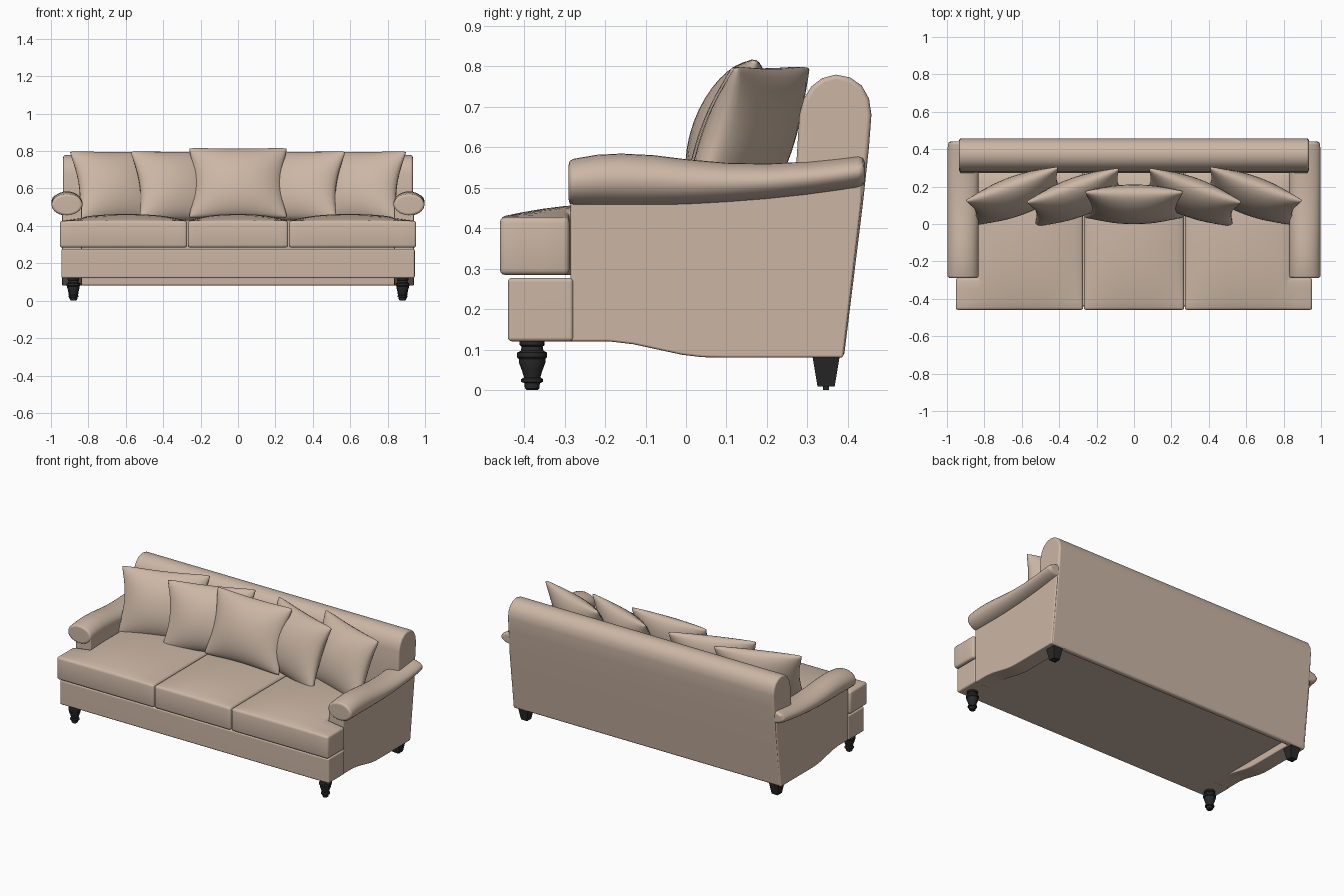
import bpy, bmesh, math
from mathutils import Matrix, Vector

if "Cube" in bpy.data.objects:
    bpy.data.objects.remove(bpy.data.objects["Cube"])


def material(name, rgb):
    m = bpy.data.materials.new(name)
    m.diffuse_color = (*rgb, 1)
    m.use_nodes = True
    m.node_tree.nodes["Principled BSDF"].inputs["Base Color"].default_value = m.diffuse_color
    return m


FABRIC = material("beige fabric", (0.60, 0.47, 0.375))
WOOD = material("dark wood", (0.022, 0.022, 0.023))


def finish(bm, name, mat, angle=40, weighted=True):
    """Turn a bmesh into a smooth shaded object."""
    bmesh.ops.recalc_face_normals(bm, faces=bm.faces[:])
    mesh = bpy.data.meshes.new(name)
    bm.to_mesh(mesh)
    bm.free()
    mesh.materials.append(mat)
    ob = bpy.data.objects.new(name, mesh)
    bpy.context.collection.objects.link(ob)
    bpy.ops.object.select_all(action='DESELECT')
    ob.select_set(True)
    bpy.context.view_layer.objects.active = ob
    bpy.ops.object.shade_smooth_by_angle(angle=math.radians(angle))
    if weighted:
        ob.modifiers.new("flat face normals", 'WEIGHTED_NORMAL').keep_sharp = True
    return ob


def prism(outline, direction, bevel):
    """Extrude a closed 3D outline and round its sharp edges."""
    bm = bmesh.new()
    face = bm.faces.new([bm.verts.new(p) for p in outline])
    ext = bmesh.ops.extrude_face_region(bm, geom=[face], use_keep_orig=True)
    moved = [g for g in ext["geom"] if isinstance(g, bmesh.types.BMVert)]
    bmesh.ops.translate(bm, verts=moved, vec=direction)
    bmesh.ops.recalc_face_normals(bm, faces=bm.faces[:])
    sharp = [e for e in bm.edges if e.calc_face_angle(0) > math.radians(40)]
    bmesh.ops.bevel(bm, geom=sharp, offset=bevel, segments=3, profile=0.5, affect='EDGES')
    return bm


def loft(rings):
    """Skin a list of equal-length rings and cap both ends."""
    bm = bmesh.new()
    vs = [[bm.verts.new(p) for p in r] for r in rings]
    n = len(vs[0])
    for a, b in zip(vs, vs[1:]):
        for i in range(n):
            j = (i + 1) % n
            bm.faces.new((a[i], a[j], b[j], b[i]))
    bm.faces.new(vs[0])
    bm.faces.new(vs[-1])
    return bm


def circle(n, offset=0.0):
    return [(math.cos(math.tau * (i + offset) / n), math.sin(math.tau * (i + offset) / n))
            for i in range(n)]


# Seat base: T-shaped, passing in front of the arms
base = [(-.945, -.44), (.945, -.44), (.945, -.278), (.85, -.278),
        (.85, .32), (-.85, .32), (-.85, -.278), (-.945, -.278)]
finish(prism([(x, y, .12) for x, y in base], (0, 0, .157), .01), "seat_base", FABRIC)


# Seat cushions with a crowned top
def cushion(name, outline, x0, x1):
    bm = prism([(x, y, .284) for x, y in outline], (0, 0, .143), .014)
    y0, y1 = -.46, .28
    for axis, lo, hi in ((0, x0, x1), (1, y0, y1)):
        for k in range(1, 14):
            co, no = Vector(), Vector()
            co[axis] = lo + (hi - lo) * k / 14
            no[axis] = 1
            bmesh.ops.bisect_plane(bm, geom=bm.verts[:] + bm.edges[:] + bm.faces[:],
                                   plane_co=co, plane_no=no)
    for v in bm.verts:
        if v.co.z > .41:
            u = min(1, abs((v.co.x - x0) / (x1 - x0) * 2 - 1))
            w = min(1, abs((v.co.y - y0) / (y1 - y0) * 2 - 1))
            v.co.z += .036 * (1 - u ** 2.5) * (1 - w ** 2.5)
    finish(bm, name, FABRIC, 50, False)


cushion("middle_seat_cushion", [(-.268, -.46), (.268, -.46), (.268, .28), (-.268, .28)], -.268, .268)
for s, side in ((-1, "left"), (1, "right")):
    shape = [(.272, -.46), (.953, -.46), (.953, -.288), (.835, -.288), (.835, .28), (.272, .28)]
    cushion(side + "_seat_cushion", [(s * x, y) for x, y in shape], s * .272, s * .92)

# Back with a rounded top roll
back = [(.28, .30), (.272, .55), (.28, .68), (.291, .72), (.31, .75), (.336, .77), (.37, .779),
        (.405, .772), (.434, .752), (.452, .72), (.458, .68), (.452, .60), (.437, .46),
        (.390, .08), (.355, .08), (.355, .13), (.31, .13)]
finish(prism([(-.935, y, z) for y, z in back], (1.87, 0, 0), .012), "sofa_back", FABRIC)

# Arms: side panel with a curved bottom, and a scroll roll on top
panel = [(-.285, .12), (-.19, .12), (-.13, .113), (-.07, .10), (-.01, .087), (.04, .081),
         (.10, .08), (.388, .08), (.434, .47), (.434, .53), (.10, .51), (-.285, .51)]
# y, bottom z, top z, width scale
roll = [(-.29, .470, .556, .80), (-.287, .460, .566, .93), (-.278, .455, .571, 1),
        (-.22, .454, .581, 1), (-.16, .454, .584, 1), (-.08, .454, .580, 1), (.0, .456, .570, 1),
        (.10, .462, .561, 1), (.20, .470, .559, 1), (.30, .481, .564, 1), (.38, .492, .572, 1),
        (.425, .499, .578, .98), (.437, .505, .574, .92), (.442, .515, .562, .75)]
for s, side in ((-1, "left"), (1, "right")):
    finish(prism([(s * .835, y, z) for y, z in panel], (s * .105, 0, 0), .006),
           side + "_arm_panel", FABRIC)
    rings = [[(s * (.914 + .083 * k * c), y, (a + b) / 2 + (b - a) / 2 * d)
              for c, d in circle(28)] for y, a, b, k in roll]
    finish(loft(rings), side + "_arm_roll", FABRIC, 50)


# Throw pillows: pinched sides, puffed middle, leaning on the back
def pillow(name, centre, turn, hw=.27, hh=.202, puff=.088, n=18):
    bm = bmesh.new()
    t = [math.sin(math.pi / 2 * (2 * i / n - 1)) for i in range(n + 1)]
    for sgn in (-1, 1):
        grid = []
        for v in t:
            row = []
            for u in t:
                corner = 1 - .035 * (u * v) ** 8
                x = hw * u * corner * (1 - .14 * (1 - v * v))
                z = hh * v * corner * (1 - .05 * (1 - u * u))
                y = sgn * (.004 + puff * (max(0, 1 - u * u) * max(0, 1 - v * v)) ** .6)
                row.append(bm.verts.new((x, y, z)))
            grid.append(row)
        for i in range(n):
            for j in range(n):
                bm.faces.new((grid[i][j], grid[i][j + 1], grid[i + 1][j + 1], grid[i + 1][j]))
    # sew the two halves together along the seam
    for v in bm.verts:
        if abs(v.co.y) < .0045:
            v.co.y = 0
    bmesh.ops.remove_doubles(bm, verts=bm.verts[:], dist=.0002)
    lean = Matrix.Rotation(math.radians(-20), 4, 'X')
    bm.transform(Matrix.Translation(centre) @ Matrix.Rotation(turn, 4, 'Z') @ lean)
    finish(bm, name, FABRIC, 60, False)


pillow("centre_pillow", (0, .105, .63), 0)
for s, side in ((-1, "left"), (1, "right")):
    pillow(side + "_inner_pillow", (s * .305, .143, .612), -s * math.radians(20))
    pillow(side + "_outer_pillow", (s * .63, .150, .612), -s * math.radians(20))

# Legs: turned at the front, tapered square at the back
turned = [(0, .014), (.004, .018), (.017, .019), (.020, .027), (.027, .027), (.031, .020),
          (.05, .026), (.068, .033), (.077, .033), (.081, .037), (.092, .037), (.097, .028),
          (.107, .026), (.111, .031), (.125, .031)]
tapered = [(0, .010), (.008, .010), (.0085, .030), (.085, .048)]
for s, side in ((-1, "left"), (1, "right")):
    for name, profile, y, n, off in (("front_leg", turned, -.38, 16, 0),
                                     ("back_leg", tapered, .346, 4, .5)):
        rings = [[(s * .88 + r * c, y + r * d, z) for c, d in circle(n, off)] for z, r in profile]
        finish(loft(rings), side + "_" + name, WOOD, 35, False)
